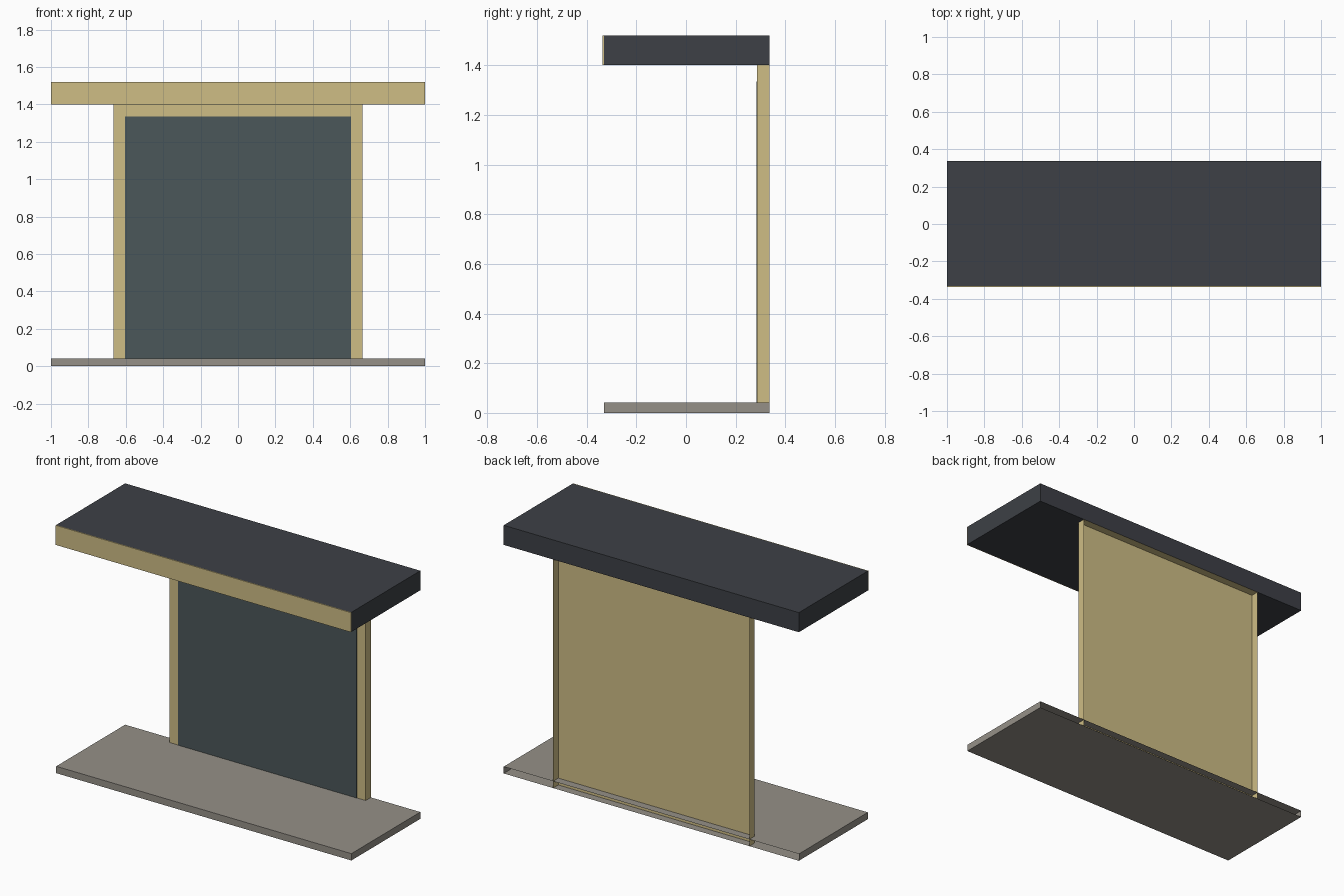
import bpy, bmesh
from mathutils import Vector

if "Cube" in bpy.data.objects:
    bpy.data.objects.remove(bpy.data.objects["Cube"])


def material(name, rgb):
    m = bpy.data.materials.new(name)
    m.diffuse_color = (*rgb, 1)
    m.use_nodes = True
    m.node_tree.nodes["Principled BSDF"].inputs["Base Color"].default_value = m.diffuse_color
    return m


def box(name, lo, hi, mat, open_sides=()):
    """Box from corner to corner; sides whose outward normal is listed are left open."""
    bm = bmesh.new()
    bmesh.ops.create_cube(bm, size=1)
    bm.normal_update()
    drop = [f for f in bm.faces
            if any(f.normal.dot(Vector(d)) > 0.9 for d in open_sides)]
    bmesh.ops.delete(bm, geom=drop, context='FACES')
    lo, hi = Vector(lo), Vector(hi)
    for v in bm.verts:
        v.co = (lo + hi) / 2 + v.co * (hi - lo)
    me = bpy.data.meshes.new(name)
    bm.to_mesh(me)
    bm.free()
    me.materials.append(mat)
    ob = bpy.data.objects.new(name, me)
    bpy.context.collection.objects.link(ob)
    return ob


BACK, FRONT, DOWN = (0, 1, 0), (0, -1, 0), (0, 0, -1)
Y = 0.336
tan = material("tan", (0.62, 0.51, 0.235))
dark = material("dark", (0.047, 0.051, 0.061))
slate = material("slate", (0.07, 0.095, 0.10))
stone = material("stone", (0.30, 0.28, 0.245))

# Floor slab, open at the back
box("floor_slab", (-1, -0.331, 0), (1, Y, 0.042), stone, [BACK])

# Door surround: shallow shell with open back and bottom
box("door_surround", (-0.665, 0.286, 0), (0.665, Y, 1.40), tan, [BACK, DOWN])

# Dark door panel on the front of the surround
box("door_panel", (-0.605, 0.284, 0), (0.605, 0.286, 1.335), slate, [BACK, DOWN])

# Canopy and its front trim board
box("canopy", (-1, -0.331, 1.40), (1, Y, 1.52), dark)
box("canopy_trim", (-1, -Y, 1.40), (1, -0.331, 1.52), tan, [BACK])
